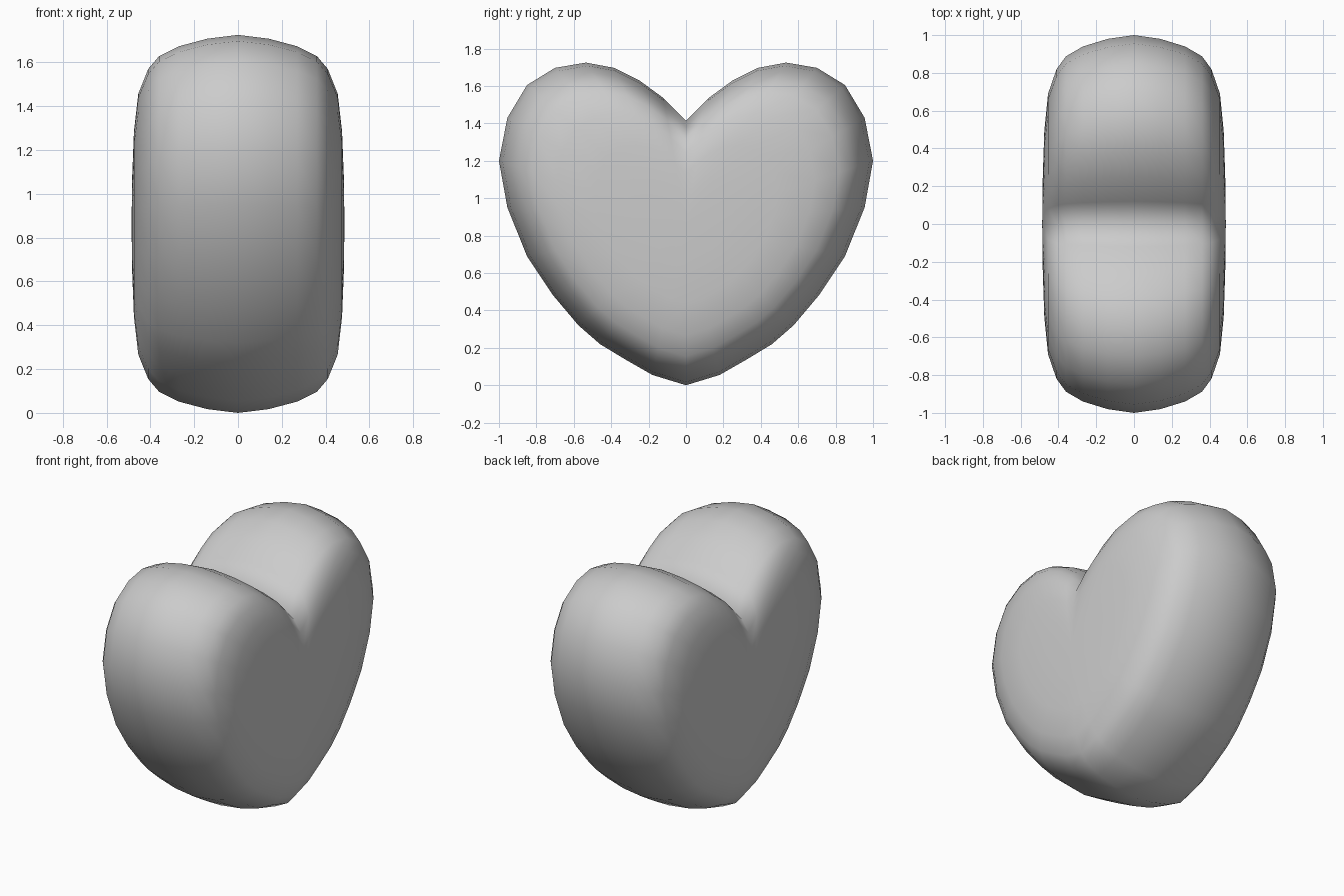
import bpy, bmesh

if "Cube" in bpy.data.objects:
    bpy.data.objects.remove(bpy.data.objects["Cube"])

# Right half of the heart outline in (y, z), from bottom tip to top notch
half = [(0, 0.0), (0.18, 0.055), (0.32, 0.135), (0.46, 0.22), (0.575, 0.32),
        (0.71, 0.48), (0.85, 0.69), (0.955, 0.95), (1.0, 1.2), (0.955, 1.43),
        (0.85, 1.605), (0.70, 1.697), (0.535, 1.725), (0.385, 1.697),
        (0.25, 1.63), (0.12, 1.535), (0, 1.415)]
outline = half + [(-y, z) for y, z in half[-2:0:-1]]

# Thickness section: (x, outline scale) from the middle to the puffed face
section = [(0, 1.0), (0.14, 0.98), (0.27, 0.94), (0.36, 0.888), (0.41, 0.82),
           (0.455, 0.69), (0.475, 0.49), (0.483, 0.25)]
stations = [(-x, s) for x, s in section[:0:-1]] + section
CZ = 0.86

bm = bmesh.new()
rings = [[bm.verts.new((x, y * s, CZ + (z - CZ) * s)) for y, z in outline]
         for x, s in stations]

# Skin between neighbouring rings
n = len(outline)
for a, b in zip(rings, rings[1:]):
    for i in range(n):
        j = (i + 1) % n
        bm.faces.new((a[i], a[j], b[j], b[i]))

# Close both faces with a fan to a slightly domed centre
for ring, x in ((rings[0], -0.486), (rings[-1], 0.486)):
    c = bm.verts.new((x, 0, CZ))
    for i in range(n):
        bm.faces.new((ring[i], ring[(i + 1) % n], c))

bmesh.ops.recalc_face_normals(bm, faces=bm.faces[:])
for f in bm.faces:
    f.smooth = True
mesh = bpy.data.meshes.new("heart")
bm.to_mesh(mesh)
bm.free()
bpy.context.collection.objects.link(bpy.data.objects.new("heart", mesh))
